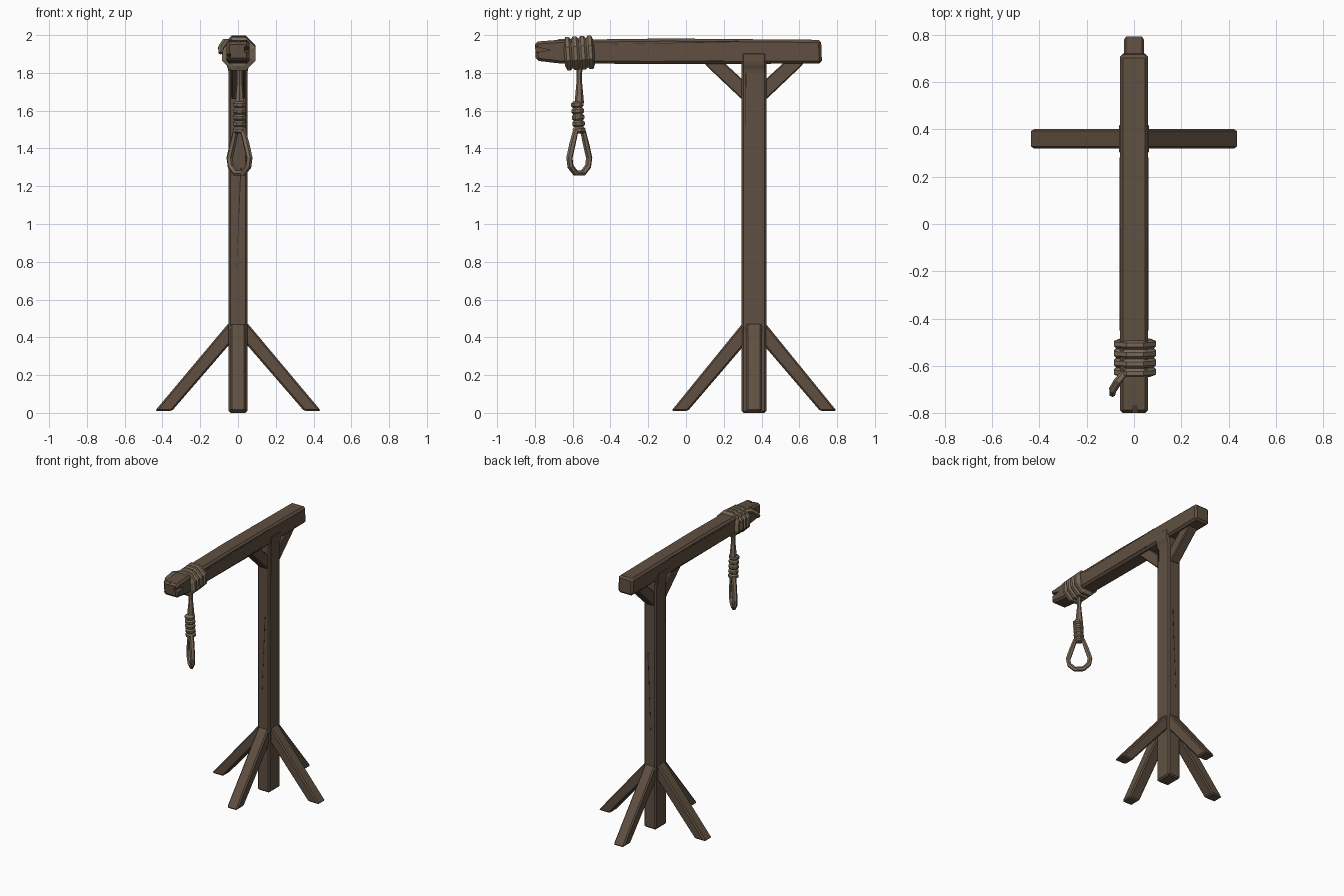
import bpy, bmesh, math
from mathutils import Matrix, Vector

if "Cube" in bpy.data.objects:
    bpy.data.objects.remove(bpy.data.objects["Cube"])


def material(name, col):
    m = bpy.data.materials.new(name)
    m.diffuse_color = (*col, 1)
    m.use_nodes = True
    m.node_tree.nodes["Principled BSDF"].inputs["Base Color"].default_value = m.diffuse_color
    return m


WOOD = material("weathered wood", (0.115, 0.078, 0.052))
DARK = material("dark crack", (0.03, 0.021, 0.015))
ROPE = material("rope tan", (0.195, 0.145, 0.098))
POST_Y = 0.36


def finish(name, bm, mat):
    bmesh.ops.recalc_face_normals(bm, faces=bm.faces)
    me = bpy.data.meshes.new(name)
    bm.to_mesh(me)
    bm.free()
    me.materials.append(mat)
    ob = bpy.data.objects.new(name, me)
    bpy.context.collection.objects.link(ob)
    return ob


def prism(name, pts, axis, lo, hi, bevel=0.012, mat=WOOD):
    """Extrude a side profile (u, z) along x or y, then chamfer its edges."""
    bm = bmesh.new()
    put = (lambda u, z, d: (d, u, z)) if axis == 'x' else (lambda u, z, d: (u, d, z))
    f = bm.faces.new([bm.verts.new(put(u, z, lo)) for u, z in pts])
    ext = bmesh.ops.extrude_face_region(bm, geom=[f])
    move = Vector(put(0, 0, hi - lo))
    for v in ext['geom']:
        if isinstance(v, bmesh.types.BMVert):
            v.co += move
    bmesh.ops.recalc_face_normals(bm, faces=bm.faces)
    if bevel:
        bmesh.ops.bevel(bm, geom=bm.edges[:], offset=bevel, segments=1,
                        affect='EDGES', profile=0.5)
    return finish(name, bm, mat)


def lathe(name, profile, sides, matrix, mat=ROPE):
    """Revolve (radius, height) around local z with flat sides."""
    bm = bmesh.new()
    rings = []
    for r, h in profile:
        rings.append([bm.verts.new((r * math.cos(a), r * math.sin(a), h))
                      for a in [(i + 0.5) * math.tau / sides for i in range(sides)]])
    for a, b in zip(rings, rings[1:]):
        for i in range(sides):
            j = (i + 1) % sides
            bm.faces.new((a[i], a[j], b[j], b[i]))
    bm.faces.new(rings[0])
    bm.faces.new(rings[-1])
    bm.transform(matrix)
    return finish(name, bm, mat)


def tube(name, pts, radii, cyclic=False):
    cu = bpy.data.curves.new(name, 'CURVE')
    cu.dimensions = '3D'
    cu.bevel_depth = 1.0
    cu.bevel_resolution = 1
    cu.use_fill_caps = True
    sp = cu.splines.new('POLY')
    sp.points.add(len(pts) - 1)
    for p, co, r in zip(sp.points, pts, radii):
        p.co = (*co, 1)
        p.radius = r
    sp.use_cyclic_u = cyclic
    sp.use_smooth = False
    cu.materials.append(ROPE)
    ob = bpy.data.objects.new(name, cu)
    bpy.context.collection.objects.link(ob)
    bpy.ops.object.select_all(action='DESELECT')
    ob.select_set(True)
    bpy.context.view_layer.objects.active = ob
    bpy.ops.object.convert(target='MESH')


def coil(n, r_out, r_in, length):
    """Zigzag profile of n rope turns."""
    step = length / n
    prof = [(r_in * 0.8, 0)]
    for i in range(n):
        prof += [(r_out, step * (i + 0.28)), (r_out, step * (i + 0.72))]
        prof.append((r_in if i < n - 1 else r_in * 0.8, step * (i + 1)))
    return prof


# upright post, flaring at the top where it clasps the beam
post = [(-0.05, 0), (0.05, 0), (0.05, 1.81), (0.063, 1.85), (0.063, 1.91),
        (-0.063, 1.91), (-0.063, 1.85), (-0.05, 1.81)]
prism("upright_post", post, 'y', POST_Y - 0.065, POST_Y + 0.065, 0.01)

# horizontal beam, slightly ragged towards the front
beam_side = [(-0.795, 1.865), (-0.67, 1.85), (0.05, 1.846), (0.72, 1.85),
             (0.715, 1.975), (-0.1, 1.982), (-0.67, 1.975), (-0.8, 1.965)]
beam = prism("cross_beam", beam_side, 'x', -0.06, 0.06, 0.014)

# splits cut into the front end of the beam
cuts = [prism("split_cutter_side", [(-0.82, 1.905), (-0.82, 1.945), (-0.72, 1.92)],
              'x', 0.035, 0.09, 0, DARK),
        prism("split_cutter_top", [(-0.82, 1.94), (-0.70, 2.0), (-0.82, 2.0)],
              'x', -0.006, 0.014, 0, DARK),
        prism("split_cutter_left", [(-0.82, 1.88), (-0.82, 1.905), (-0.74, 1.89)],
              'x', -0.09, -0.04, 0, DARK)]
for c in cuts:
    mod = beam.modifiers.new("split", 'BOOLEAN')
    mod.operation = 'DIFFERENCE'
    mod.solver = 'EXACT'
    mod.object = c
    c.hide_render = True
    c.hide_viewport = True

# four splayed legs and two upper braces
for s, tag in ((-1, "front"), (1, "back")):
    leg = [(POST_Y + s * u, z) for u, z in
           ((0.35, 0.01), (0.438, 0.01), (0.06, 0.475), (0.04, 0.475), (0.04, 0.372))]
    prism(tag + "_leg", leg, 'x', -0.042, 0.042, 0.009)
    reach = 0.26
    brace = [(POST_Y + s * u, z) for u, z in
             ((0.05, 1.67), (0.065, 1.66), (reach, 1.845), (reach, 1.865),
              (reach - 0.09, 1.865), (0.05, 1.755))]
    prism(tag + "_brace", brace, 'x', -0.036, 0.036, 0.006)
for s, tag in ((-1, "left"), (1, "right")):
    leg = [(s * u, z) for u, z in
           ((0.35, 0.01), (0.44, 0.01), (0.05, 0.475), (0.03, 0.475), (0.03, 0.38))]
    prism(tag + "_leg", leg, 'y', POST_Y - 0.042, POST_Y + 0.042, 0.009)

# thin dark grain cracks on the timber sides
for s in (-1, 1):
    for i, (y0, z0, y1, z1, w) in enumerate([(-0.45, 1.95, 0.28, 1.968, 0.005),
                                             (-0.3, 1.862, 0.2, 1.868, 0.004)]):
        d = s * 0.06
        prism("beam_crack", [(y0, z0), (y1, z1 - w), (y1, z1)], 'x', d - 0.001, d + 0.001, 0, DARK)
    d = s * 0.05
    prism("post_crack", [(0.316, 1.5), (0.313, 1.8), (0.32, 1.8)], 'x', d - 0.001, d + 0.001, 0, DARK)
    d = POST_Y + s * 0.065
    prism("post_crack", [(-0.01, 0.7), (0.012, 1.3), (0.018, 1.3)], 'y', d - 0.001, d + 0.001, 0, DARK)

# rope wrapped round the beam end, with a loose tail
wrap = Matrix.Translation((0.004, -0.565, 1.905)) @ Matrix.Rotation(math.radians(-86), 4, 'X') \
    @ Matrix.Translation((0, 0, -0.08))
lathe("beam_wrap", coil(4, 0.096, 0.084, 0.16), 8, wrap)
tube("rope_tail", [(-0.03, -0.62, 1.965), (-0.068, -0.665, 1.965), (-0.09, -0.70, 1.935),
                   (-0.092, -0.72, 1.905)], [0.017, 0.018, 0.017, 0.013])

# hanging rope, knot coils and loop, the loop lying in a diagonal plane
CX, CY = 0.008, -0.565
at = lambda z: Matrix.Translation((CX, CY, z))
lathe("hanging_rope", [(0.025, 1.64), (0.014, 1.76), (0.017, 1.84)], 6, at(0))
lathe("knot_coils", coil(5, 0.036, 0.026, 0.17), 8,
      at(1.48) @ Matrix.Rotation(math.radians(4), 4, 'X'))
half = [(0.028, 1.49), (0.052, 1.42), (0.074, 1.35), (0.066, 1.305), (0.028, 1.27)]
outline = half + [(-u, z) for u, z in reversed(half)]
k = math.sqrt(0.5)
tube("rope_loop", [(CX + u * k, CY - u * k, z) for u, z in outline],
     [0.017] * len(outline), True)
